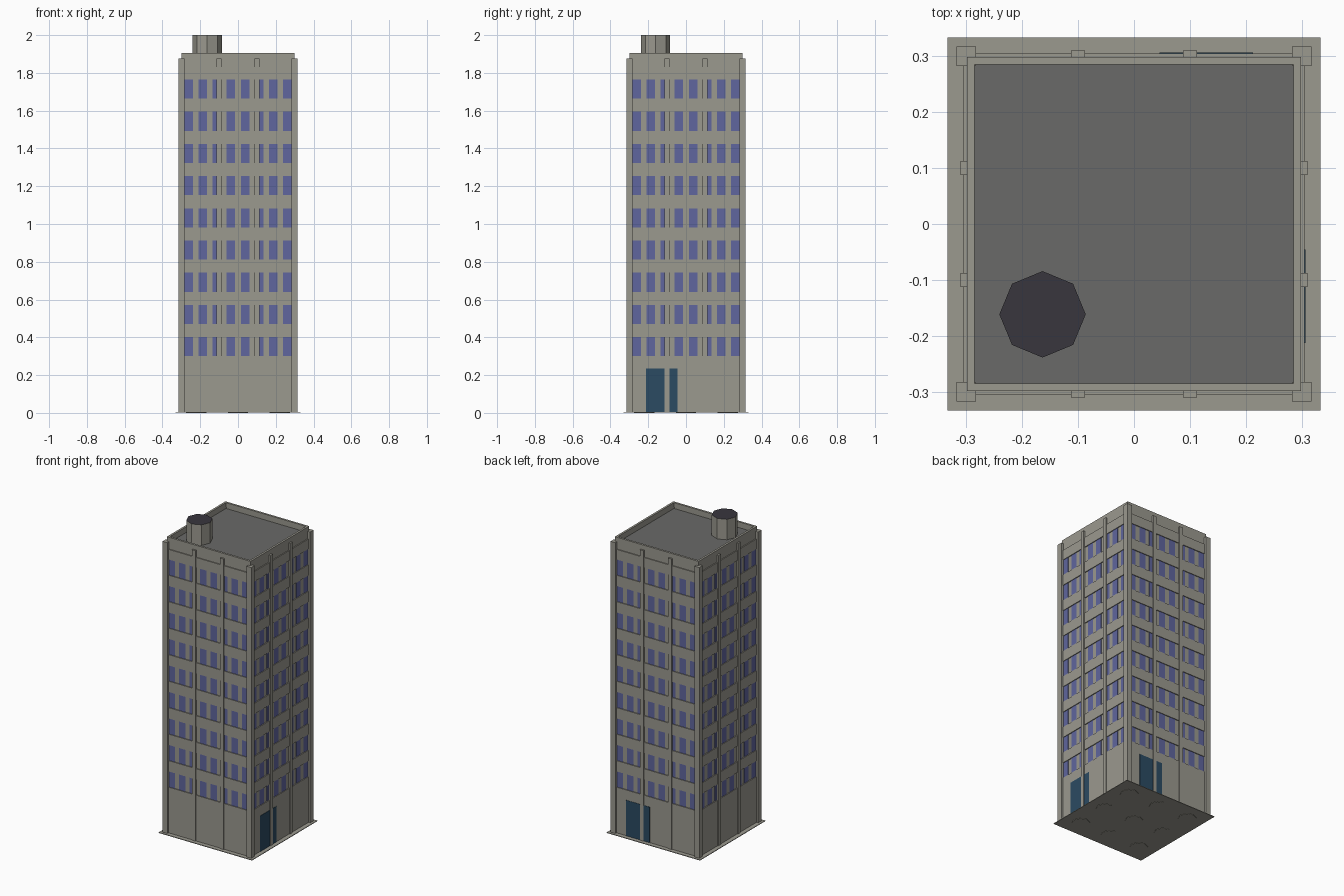
import bpy, bmesh, math
from mathutils import Matrix, Vector

if "Cube" in bpy.data.objects:
    bpy.data.objects.remove(bpy.data.objects["Cube"])


def material(name, rgb):
    m = bpy.data.materials.new(name)
    m.diffuse_color = (*rgb, 1)
    m.use_nodes = True
    m.node_tree.nodes["Principled BSDF"].inputs["Base Color"].default_value = m.diffuse_color
    return m


CONCRETE = material("concrete", (0.328, 0.319, 0.275))
ROOF = material("roof_grey", (0.144, 0.144, 0.138))
GLASS = material("window_blue", (0.117, 0.133, 0.342))
DOOR = material("door_teal", (0.024, 0.069, 0.122))
TANK_TOP = material("tank_lid_dark", (0.040, 0.037, 0.048))


def add_box(bm, lo, hi, rot=0.0):
    """Box between two corners, turned about z by rot."""
    lo, hi = Vector(lo), Vector(hi)
    mat = (Matrix.Rotation(rot, 4, 'Z') @ Matrix.Translation((lo + hi) / 2)
           @ Matrix.Diagonal((*(hi - lo), 1)))
    bmesh.ops.create_cube(bm, size=1, matrix=mat)


def add_prism(bm, x, y, z0, z1, r, n=8, turn=0.0):
    mat = Matrix.Translation((x, y, (z0 + z1) / 2)) @ Matrix.Rotation(turn, 4, 'Z')
    bmesh.ops.create_cone(bm, cap_ends=True, segments=n, radius1=r, radius2=r,
                          depth=z1 - z0, matrix=mat)


def finish(bm, name, *mats):
    me = bpy.data.meshes.new(name)
    bm.normal_update()
    bm.to_mesh(me)
    bm.free()
    for m in mats:
        me.materials.append(m)
    ob = bpy.data.objects.new(name, me)
    bpy.context.collection.objects.link(ob)
    return ob


CORE, BAND, TOP, ROOF_Z = 0.298, 0.304, 1.905, 1.868
FLOORS, FIRST, PITCH, WIN_H = 9, 0.30, 0.1705, 0.101
SIDES = [i * math.pi / 2 for i in range(4)]      # front, right, back, left

# Tower core with a sunken roof behind the parapet
bm = bmesh.new()
add_box(bm, (-CORE, -CORE, 0.004), (CORE, CORE, TOP))
bm.normal_update()
top = max(bm.faces, key=lambda f: f.calc_center_median().z)
bmesh.ops.inset_region(bm, faces=[top], thickness=0.019)
sunk = bmesh.ops.extrude_discrete_faces(bm, faces=[top])["faces"][0]
bmesh.ops.translate(bm, verts=sunk.verts, vec=(0, 0, ROOF_Z - TOP))
sunk.material_index = 1
finish(bm, "tower_core", CONCRETE, ROOF)

# Projecting wall bands between the window rows
bm = bmesh.new()
for i in range(FLOORS + 1):
    z0 = 0.004 if i == 0 else FIRST + (i - 1) * PITCH + WIN_H
    z1 = FIRST + i * PITCH if i < FLOORS else 1.83
    add_box(bm, (-BAND, -BAND, z0), (BAND, BAND, z1))
finish(bm, "floor_bands", CONCRETE)

# Window panes, eight per floor on each side
bm = bmesh.new()
for rot in SIDES:
    for i in range(FLOORS):
        z = FIRST + i * PITCH
        for k in range(8):
            x = (k - 3.5) * 0.0747
            add_box(bm, (x - 0.0225, -CORE - 0.002, z),
                    (x + 0.0225, -CORE + 0.002, z + WIN_H), rot)
finish(bm, "windows", GLASS)

# Slim pilasters and corner piers
bm = bmesh.new()
for rot in SIDES:
    for x in (-0.1, 0.1):
        add_box(bm, (x - 0.0125, -0.309, 0.004), (x + 0.0125, -0.29, 1.875), rot)
finish(bm, "pilasters", CONCRETE)
bm = bmesh.new()
for rot in SIDES:
    add_box(bm, (0.282, -0.316, 0.004), (0.316, -0.282, 1.877), rot)
finish(bm, "corner_piers", CONCRETE)

# Entrance doors on the right and back sides
for name, rot, x0, x1 in (("right_door", SIDES[1], -0.212, -0.045),
                          ("back_door", SIDES[2], -0.212, -0.045)):
    bm = bmesh.new()
    add_box(bm, (x0, -BAND - 0.002, 0.004), (x1, -BAND + 0.002, 0.235), rot)
    finish(bm, name, DOOR)

# Thin base plate with nine round pads beneath
bm = bmesh.new()
add_box(bm, (-0.332, -0.332, 0.002), (0.332, 0.332, 0.006))
finish(bm, "base_plate", CONCRETE)
bm = bmesh.new()
for x in (-0.22, 0, 0.22):
    for y in (-0.22, 0, 0.22):
        add_prism(bm, x, y, 0, 0.003, 0.054)
finish(bm, "foundation_pads", CONCRETE)

# Eight-sided roof tank with a dark lid
bm = bmesh.new()
add_prism(bm, -0.163, -0.161, ROOF_Z - 0.005, 2.0, 0.077)
bm.normal_update()
for f in bm.faces:
    f.material_index = 1 if f.normal.z > 0.9 else 0
finish(bm, "roof_tank", CONCRETE, TANK_TOP)
